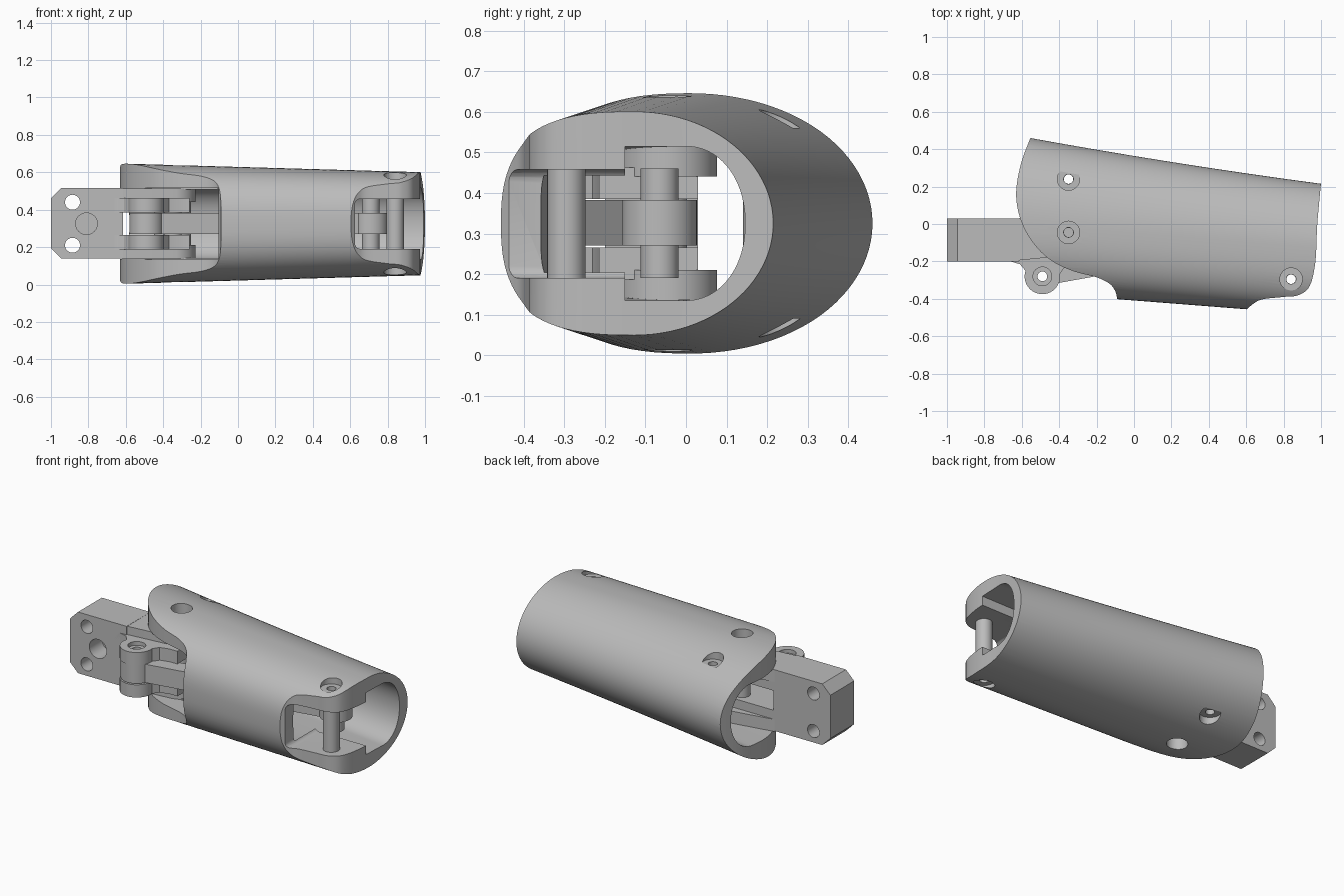
import bpy, bmesh, math
from mathutils import Matrix

if "Cube" in bpy.data.objects:
    bpy.data.objects.remove(bpy.data.objects["Cube"])

grey = bpy.data.materials.new("plain grey")
grey.diffuse_color = (0.5, 0.5, 0.5, 1)
grey.use_nodes = True
grey.node_tree.nodes["Principled BSDF"].inputs["Base Color"].default_value = grey.diffuse_color
ZC = 0.325


def finish(name, bm):
    bmesh.ops.recalc_face_normals(bm, faces=bm.faces)
    me = bpy.data.meshes.new(name)
    bm.to_mesh(me)
    bm.free()
    ob = bpy.data.objects.new(name, me)
    bpy.context.collection.objects.link(ob)
    me.materials.append(grey)
    return ob


def loft(name, rings):
    bm = bmesh.new()
    vs = [[bm.verts.new(p) for p in r] for r in rings]
    n = len(rings[0])
    for a, b in zip(vs, vs[1:]):
        for i in range(n):
            bm.faces.new((a[i], a[(i + 1) % n], b[(i + 1) % n], b[i]))
    bm.faces.new(vs[0])
    bm.faces.new(vs[-1])
    return finish(name, bm)


def prism(name, pts, z0, z1):
    return loft(name, [[(x, y, z) for x, y in pts] for z in (z0, z1)])


def circle(x, y, r, n=40):
    return [(x + r * math.cos(2 * math.pi * i / n), y + r * math.sin(2 * math.pi * i / n)) for i in range(n)]


def disc(name, x, y, r, z0, z1):
    return prism(name, circle(x, y, r), z0, z1)


def box(name, x0, x1, y0, y1, z0, z1):
    return prism(name, [(x0, y0), (x1, y0), (x1, y1), (x0, y1)], z0, z1)


def hull(pts):
    # convex outline around a set of points
    pts = sorted(set((round(x, 5), round(y, 5)) for x, y in pts))

    def half(seq):
        h = []
        for p in seq:
            while len(h) > 1 and (h[-1][0] - h[-2][0]) * (p[1] - h[-2][1]) <= (h[-1][1] - h[-2][1]) * (p[0] - h[-2][0]):
                h.pop()
            h.append(p)
        return h[:-1]
    return half(pts) + half(pts[::-1])


def smooth_path(pts, steps=8):
    # Catmull-Rom curve through an open row of points
    out = []
    p = [pts[0]] + pts + [pts[-1]]
    for a, b, c, d in zip(p, p[1:], p[2:], p[3:]):
        for k in range(steps):
            t = k / steps
            out.append(tuple(0.5 * (2 * b[i] + (c[i] - a[i]) * t + (2 * a[i] - 5 * b[i] + 4 * c[i] - d[i]) * t * t
                                    + (3 * b[i] - a[i] - 3 * c[i] + d[i]) * t ** 3) for i in (0, 1)))
    return out + [pts[-1]]


def boolean(ob, other, op='DIFFERENCE'):
    m = ob.modifiers.new("cut", 'BOOLEAN')
    m.operation, m.object, m.solver = op, other, 'EXACT'
    bpy.context.view_layer.objects.active = ob
    bpy.ops.object.modifier_apply(modifier=m.name)
    bpy.data.objects.remove(other)
    return ob


def section(x, c, front, back, hh, nf, nb, n=96):
    # oval ring with its own roundness on the front and back halves
    ring = []
    for i in range(n):
        a = 2 * math.pi * i / n
        ca, sa = math.cos(a), math.sin(a)
        w, e = (back, nb) if ca > 0 else (front, nf)
        ring.append((x, c + math.copysign(w * abs(ca) ** (2 / e), ca),
                     ZC + math.copysign(hh * abs(sa) ** (2 / e), sa)))
    return ring


def limits(x):
    t = (x + 0.6) / 1.6
    return -0.362 - 0.125 * t, 0.468 - 0.253 * t - 0.04 * t * (1 - t), t


# tapered oval body
xs = [-0.8 + 0.2 * i for i in range(11)]
outer, inner = [], []
for x in xs:
    y0, y1, t = limits(x)
    c = -0.13 * t
    outer.append(section(x, c, c - y0, y1 - c, 0.321 - 0.046 * t, 2.6, 2.0))
    c = y1 - 0.22
    inner.append(section(x, c, c - y0 - 0.1, 0.15, 0.19, 5, 2.1))
shell = loft("shell", outer)

# side outline of the sleeve: sculpted end openings
left = smooth_path([(-0.55, 0.47), (-0.605, 0.32), (-0.63, 0.16), (-0.605, 0.02), (-0.54, -0.1), (-0.45, -0.19),
                    (-0.33, -0.25), (-0.2, -0.285), (-0.13, -0.32), (-0.1, -0.36), (-0.09, -0.4)])
right = smooth_path([(0.6, -0.46), (0.64, -0.425), (0.69, -0.402), (0.8, -0.39), (0.88, -0.38), (0.94, -0.33),
                     (0.97, -0.2), (0.98, 0), (1.0, 0.22)])
outline = left + [(-0.09, -0.6), (0.6, -0.6)] + right + [(1.0, 0.6), (-0.55, 0.6)]
boolean(shell, prism("outline", outline, -0.2, 0.9), 'INTERSECT')

# hollow, keeping thick lugs beside the right window
cavity = loft("cavity", inner)
boolean(cavity, box("lug_zone", 0.63, 1.4, -0.8, -0.15, -0.1, 0.9))
boolean(shell, cavity)
window = box("window", 0.625, 1.4, -0.8, -0.1, 0.19, 0.458)
bev = window.modifiers.new("round", 'BEVEL')
bev.width, bev.segments = 0.03, 4
bpy.context.view_layer.objects.active = window
bpy.ops.object.modifier_apply(modifier=bev.name)
boolean(shell, window)
boolean(shell, box("mouth", -1.2, -0.105, -0.8, -0.15, 0.135, 0.515))

# countersunk screw holes through both walls
PINS = [(-0.35, 0.24), (-0.35, -0.045), (0.84, -0.295)]
for x, y in PINS:
    boolean(shell, disc("bore", x, y, 0.026, -0.1, 0.8))
    for z0, z1 in ((-0.1, 0.09), (0.56, 0.8)):
        boolean(shell, disc("counterbore", x, y, 0.06, z0, z1))


def tube(name, x, y, r, z0, z1, hole=0.025):
    return boolean(disc(name, x, y, r, z0, z1), disc("hole", x, y, hole, z0 - 0.1, z1 + 0.1))


# pins and bushings
tube("window_pin", 0.84, -0.295, 0.047, 0.185, 0.463)
tube("pivot_pin", -0.35, -0.045, 0.047, 0.13, 0.52)
tube("rear_pin", -0.35, 0.24, 0.05, 0.13, 0.52)
tube("rear_bushing", -0.35, 0.24, 0.1, 0.21, 0.44, 0.049)
disc("link_pin", 0.71, -0.065, 0.047, 0.19, 0.46)

# end block with chamfered corners
prof = [(-1, 0.195), (-0.945, 0.14), (-0.615, 0.14), (-0.615, 0.515), (-0.945, 0.515), (-1, 0.46)]
block = loft("end_block", [[(x, y, z) for x, z in prof] for y in (-0.2, 0.03)])


def drill(x, z, r, y0, y1):
    boolean(block, loft("drill", [[(a, y, b) for a, b in circle(x, z, r)] for y in (y0, y1)]))


drill(-0.885, 0.44, 0.04, -0.5, 0.5)
drill(-0.885, 0.21, 0.04, -0.5, 0.5)
drill(-0.81, ZC, 0.058, -0.5, -0.08)

# fork arms, mirrored above and below the centre line
KX, KY = -0.49, -0.28
flare = [(-0.72, 0.03), (-0.72, -0.2), (-0.66, -0.2), (-0.61, -0.215), (-0.58, -0.25)]
flare += [(KX + 0.095 * math.cos(math.radians(a)), KY + 0.095 * math.sin(math.radians(a))) for a in range(170, 376, 9)]
flare += [(-0.37, -0.23), (-0.31, -0.215), (-0.26, -0.215), (-0.26, 0.03)]
for side, s in (("upper", 1), ("lower", -1)):
    def zs(a, b):
        return sorted((ZC + s * a, ZC + s * b))
    arm = prism(side + "_pivot_arm", hull(circle(-0.35, -0.045, 0.122) + [(-0.62, 0.03), (-0.62, -0.195)]), *zs(0.115, 0.189))
    boolean(arm, disc("hole", -0.35, -0.045, 0.046, 0, 0.7))
    knuckle = prism(side + "_knuckle", flare, *zs(0.06, 0.138))
    boolean(knuckle, disc("hole", KX, KY, 0.026, 0, 0.7))
    boolean(knuckle, disc("recess", KX, KY, 0.05, *zs(0.115, 0.3)))

# connecting link running through the sleeve
link = prism("connecting_link", hull(circle(KX, KY, 0.05) + circle(0.71, -0.065, 0.05)), 0.27, 0.383)
boolean(link, disc("end", KX, KY, 0.09, 0.27, 0.383), 'UNION')
boolean(link, disc("end", 0.71, -0.065, 0.092, 0.27, 0.383), 'UNION')
boolean(link, disc("hole", KX, KY, 0.026, 0, 0.7))

for ob in bpy.context.scene.objects:
    bpy.ops.object.select_all(action='DESELECT')
    ob.select_set(True)
    bpy.context.view_layer.objects.active = ob
    bpy.ops.object.shade_smooth_by_angle(angle=math.radians(30))
